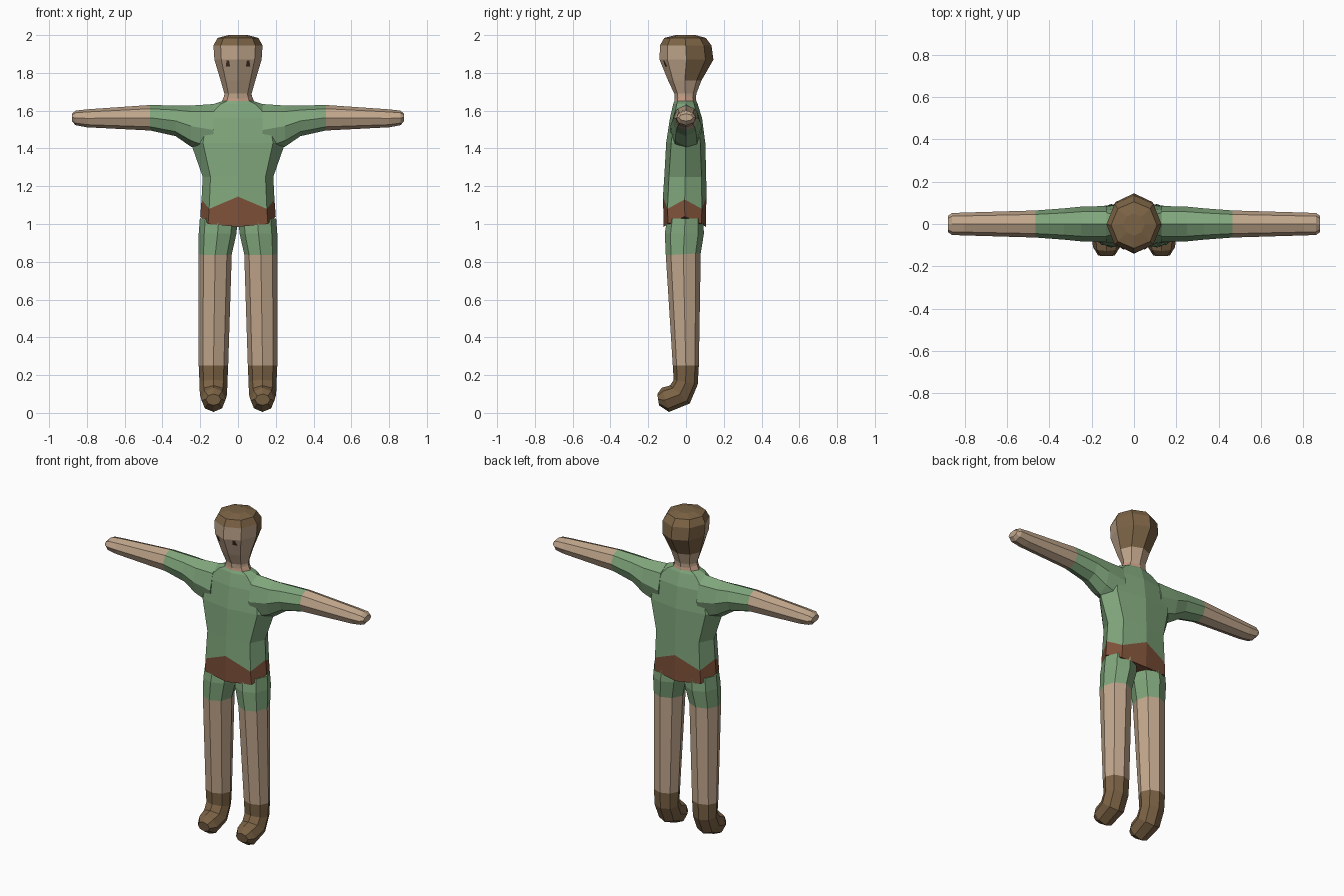
import bpy, bmesh, math
from mathutils import Vector
from mathutils.bvhtree import BVHTree

if "Cube" in bpy.data.objects:
    bpy.data.objects.remove(bpy.data.objects["Cube"])


def mat(name, rgb):
    m = bpy.data.materials.new(name)
    m.diffuse_color = (*rgb, 1)
    m.use_nodes = True
    m.node_tree.nodes["Principled BSDF"].inputs["Base Color"].default_value = m.diffuse_color
    return m


SKIN = mat("skin", (0.53, 0.38, 0.26))
PINK = mat("neck_skin", (0.56, 0.33, 0.23))
GREEN = mat("tunic_green", (0.215, 0.38, 0.2))
BROWN = mat("hair_and_boot_brown", (0.2, 0.125, 0.06))
BELT = mat("belt_brown", (0.215, 0.085, 0.042))
DARK = mat("eye_brown", (0.06, 0.028, 0.018))

N = 8


def ring(a, b, side, square=1.0):
    """Eight points round the axis from a (front) to b (back), half width vector side."""
    a, b, side = Vector(a), Vector(b), Vector(side)
    mid, half = (a + b) / 2, (a - b) / 2
    pts = []
    for i in range(N):
        t = 2 * math.pi * i / N
        k = square if i % 2 else 1.0
        pts.append(mid + half * math.cos(t) * k + side * math.sin(t) * k)
    return pts


def loft(name, rings, mats, rule):
    """Skin the rings; rule(segment, face centre) gives the material slot."""
    bm = bmesh.new()
    vs = [[bm.verts.new(p) for p in r] for r in rings]
    for s in range(len(vs) - 1):
        for i in range(N):
            j = (i + 1) % N
            f = bm.faces.new((vs[s][i], vs[s][j], vs[s + 1][j], vs[s + 1][i]))
            f.material_index = rule(s, f.calc_center_median())
    for r, s in ((vs[0], 0), (vs[-1], len(vs) - 2)):
        f = bm.faces.new(r)
        f.material_index = rule(s, f.calc_center_median())
    bmesh.ops.recalc_face_normals(bm, faces=bm.faces)
    tree = BVHTree.FromBMesh(bm)
    me = bpy.data.meshes.new(name)
    bm.to_mesh(me)
    bm.free()
    for m in mats:
        me.materials.append(m)
    ob = bpy.data.objects.new(name, me)
    bpy.context.collection.objects.link(ob)
    return ob, tree


def flat_ring(z, rx, yf, yb, square=1.0):
    return ring((0, yf, z), (0, yb, z), (rx, 0, 0), square)


# Torso: tunic with a zigzag belt at the bottom and a skin collar at the top
def zigzag(pts, front, corner, side):
    for i, p in enumerate(pts):
        p.z = corner if i % 2 else (front if i % 4 == 0 else side)
    return pts


torso = [
    zigzag(flat_ring(1.0, 0.2, -0.118, 0.105, 1.12), 0.985, 1.0, 1.04),
    zigzag(flat_ring(1.1, 0.193, -0.122, 0.108, 1.12), 1.145, 1.08, 1.13),
    flat_ring(1.25, 0.187, -0.115, 0.107, 1.1),
    flat_ring(1.43, 0.25, -0.105, 0.102, 1.05),
    flat_ring(1.56, 0.22, -0.085, 0.085, 1.05),
    flat_ring(1.635, 0.13, -0.068, 0.062),
    flat_ring(1.65, 0.085, -0.062, 0.055),
    flat_ring(1.68, 0.072, -0.058, 0.05),
]
loft("torso", torso, [GREEN, BELT, PINK],
     lambda s, c: 1 if s == 0 else (2 if s == 6 else 0))

# Head: face skin, hair on the back half and the crown
head = [
    flat_ring(1.66, 0.075, -0.06, 0.052),
    flat_ring(1.69, 0.072, -0.062, 0.055),
    flat_ring(1.76, 0.092, -0.095, 0.082),
    flat_ring(1.87, 0.125, -0.14, 0.145),
    flat_ring(1.945, 0.13, -0.138, 0.135),
    flat_ring(1.985, 0.108, -0.115, 0.105),
    flat_ring(2.0, 0.05, -0.055, 0.05),
]
_, face = loft("head", head, [SKIN, BROWN],
               lambda s, c: 1 if s >= 4 or (s >= 2 and c.y > 0) else 0)

# Eyes: thin plates laid on the face
for side, label in ((-1, "left"), (1, "right")):
    pts = []
    for x, z in ((0.04, 1.835), (0.064, 1.835), (0.058, 1.868), (0.046, 1.868)):
        loc, nor, _, _ = face.ray_cast(Vector((side * x, -1, z)), Vector((0, 1, 0)))
        pts.append(loc + nor * 0.004)
    me = bpy.data.meshes.new(label + "_eye")
    me.from_pydata(pts, [], [(0, 1, 2, 3) if side > 0 else (3, 2, 1, 0)])
    me.materials.append(DARK)
    bpy.context.collection.objects.link(bpy.data.objects.new(label + "_eye", me))

# Arms: x, top z, bottom z, half depth
ARM = [(0.13, 1.635, 1.36, 0.085), (0.25, 1.627, 1.41, 0.082),
       (0.33, 1.627, 1.465, 0.074), (0.465, 1.63, 1.495, 0.064),
       (0.8, 1.607, 1.512, 0.054), (0.86, 1.6, 1.523, 0.052),
       (0.88, 1.583, 1.545, 0.038)]
# Legs: centre x, half width, front (y, z), back (y, z)
LEG = [(0.102, 0.1, -0.1, 1.03, 0.09, 1.03), (0.108, 0.1, -0.112, 0.95, 0.095, 0.95),
       (0.121, 0.088, -0.107, 0.835, 0.078, 0.845), (0.13, 0.078, -0.07, 0.25, 0.068, 0.25),
       (0.13, 0.074, -0.065, 0.175, 0.062, 0.15), (0.13, 0.072, -0.085, 0.145, 0.02, 0.05),
       (0.13, 0.064, -0.128, 0.133, -0.09, 0.005), (0.13, 0.04, -0.152, 0.1, -0.143, 0.04)]

for side, label in ((-1, "left"), (1, "right")):
    loft(label + "_arm",
         [ring((side * x, 0, t), (side * x, 0, b), (0, d, 0)) for x, t, b, d in ARM],
         [GREEN, SKIN], lambda s, c: 0 if s < 3 else 1)
    loft(label + "_leg",
         [ring((side * x, yf, zf), (side * x, yb, zb), (w, 0, 0))
          for x, w, yf, zf, yb, zb in LEG],
         [GREEN, SKIN, BROWN], lambda s, c: 0 if s < 2 else (1 if s < 3 else 2))
